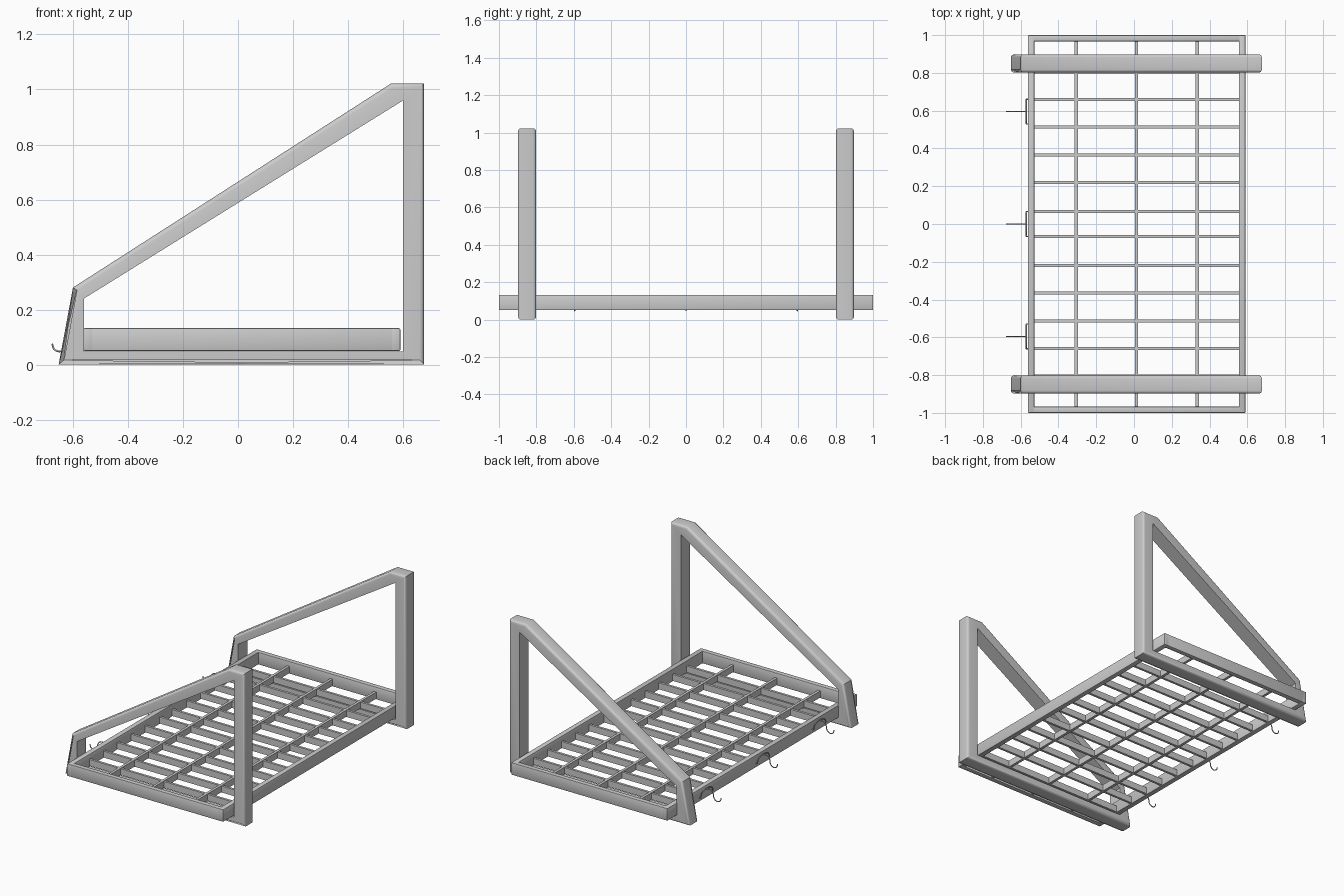
import bpy, bmesh, math

if "Cube" in bpy.data.objects:
    bpy.data.objects.remove(bpy.data.objects["Cube"])

def finish(name, bm, angle=35):
    bmesh.ops.recalc_face_normals(bm, faces=bm.faces[:])
    me = bpy.data.meshes.new(name)
    bm.to_mesh(me)
    bm.free()
    ob = bpy.data.objects.new(name, me)
    bpy.context.collection.objects.link(ob)
    bpy.ops.object.select_all(action='DESELECT')
    bpy.context.view_layer.objects.active = ob
    ob.select_set(True)
    bpy.ops.object.shade_smooth_by_angle(angle=math.radians(angle))
    return ob

def box(name, x0, x1, y0, y1, z0, z1, bevel=0.0):
    bm = bmesh.new()
    bmesh.ops.create_cube(bm, size=1)
    for v in bm.verts:
        v.co = ((x0 + x1) / 2 + v.co.x * (x1 - x0),
                (y0 + y1) / 2 + v.co.y * (y1 - y0),
                (z0 + z1) / 2 + v.co.z * (z1 - z0))
    if bevel:
        bmesh.ops.bevel(bm, geom=bm.edges[:], offset=bevel, segments=2,
                        profile=0.5, affect='EDGES')
    return finish(name, bm)

# Slanted side brackets: closed frame profile with rounded outer edges
OUTER = [(-0.652, 0), (-0.60, 0.28), (0.557, 1.022), (0.677, 1.022), (0.677, 0)]
INNER = [(-0.56, 0.047), (-0.56, 0.24), (0.60, 0.96), (0.60, 0.047)]
MATCH = [0, 1, 2, 2, 3]

def bracket(name, y0, y1):
    bm = bmesh.new()
    out = [[bm.verts.new((x, y, z)) for x, z in OUTER] for y in (y0, y1)]
    inn = [[bm.verts.new((x, y, z)) for x, z in INNER] for y in (y0, y1)]
    for i in range(5):
        j = (i + 1) % 5
        a, b = MATCH[i], MATCH[j]
        for s in (0, 1):
            ring = [out[s][i], out[s][j], inn[s][b]]
            if a != b:
                ring.append(inn[s][a])
            bm.faces.new(ring)
        bm.faces.new((out[0][i], out[0][j], out[1][j], out[1][i]))
        if a != b:
            bm.faces.new((inn[0][a], inn[0][b], inn[1][b], inn[1][a]))
    rim = [bm.edges.get((o[i], o[(i + 1) % 5])) for o in out for i in range(5)]
    bmesh.ops.bevel(bm, geom=rim, offset=0.016, segments=4, profile=0.5, affect='EDGES')
    finish(name, bm)

bracket("front_bracket", -0.898, -0.802)
bracket("back_bracket", 0.802, 0.898)

# Tray frame
X0, X1, Z0, Z1 = -0.562, 0.59, 0.05, 0.132
box("tray_left_rail", X0, X0 + 0.035, -1, 1, Z0, Z1, 0.004)
box("tray_right_rail", X1 - 0.035, X1, -1, 1, Z0, Z1, 0.004)
for name, s in (("front", -1), ("back", 1)):
    ya, yb = sorted((s * 0.967, s * 1.0))
    box(f"tray_{name}_rail", X0, X1, ya, yb, Z0, Z1, 0.004)

# Grid inside the tray: long bars and cross slats
for i, x in enumerate((-0.305, 0.013, 0.335)):
    box(f"long_bar_{i}", x - 0.009, x + 0.009, -0.975, 0.975, 0.056, 0.1)
for i in range(12):
    y = (i - 5.5) * 0.1465 * (1 if abs(i - 5.5) > 1 else 0.9)
    box(f"cross_slat_{i}", X0 + 0.02, X1 - 0.02, y - 0.008, y + 0.008, 0.055, 0.098)

# Wire hooks on the left rail
def wire(name, pts, kind='BEZIER'):
    cu = bpy.data.curves.new(name, 'CURVE')
    cu.dimensions = '3D'
    cu.bevel_depth = 0.0032
    cu.bevel_resolution = 2
    cu.use_fill_caps = True
    cu.resolution_u = 6
    sp = cu.splines.new('BEZIER')
    sp.bezier_points.add(len(pts) - 1)
    for bp, p in zip(sp.bezier_points, pts):
        bp.co = p
        bp.handle_left_type = bp.handle_right_type = 'AUTO'
    ob = bpy.data.objects.new(name, cu)
    bpy.context.collection.objects.link(ob)

for i, y in enumerate((-0.595, 0, 0.595)):
    arch = [(-0.555, y - 0.065, 0.075), (-0.57, y - 0.065, 0.078)]
    arch += [(-0.57, y - 0.065 * math.cos(t), 0.08 + 0.035 * math.sin(t))
             for t in (math.pi * k / 6 for k in range(1, 6))]
    arch += [(-0.57, y + 0.065, 0.078), (-0.555, y + 0.065, 0.075)]
    wire(f"hook_mount_{i}", arch)
    wire(f"hook_{i}", [(-0.57, y, 0.115), (-0.6, y, 0.112), (-0.618, y, 0.09),
                       (-0.623, y, 0.065), (-0.645, y, 0.048),
                       (-0.668, y, 0.056), (-0.676, y, 0.076)])
